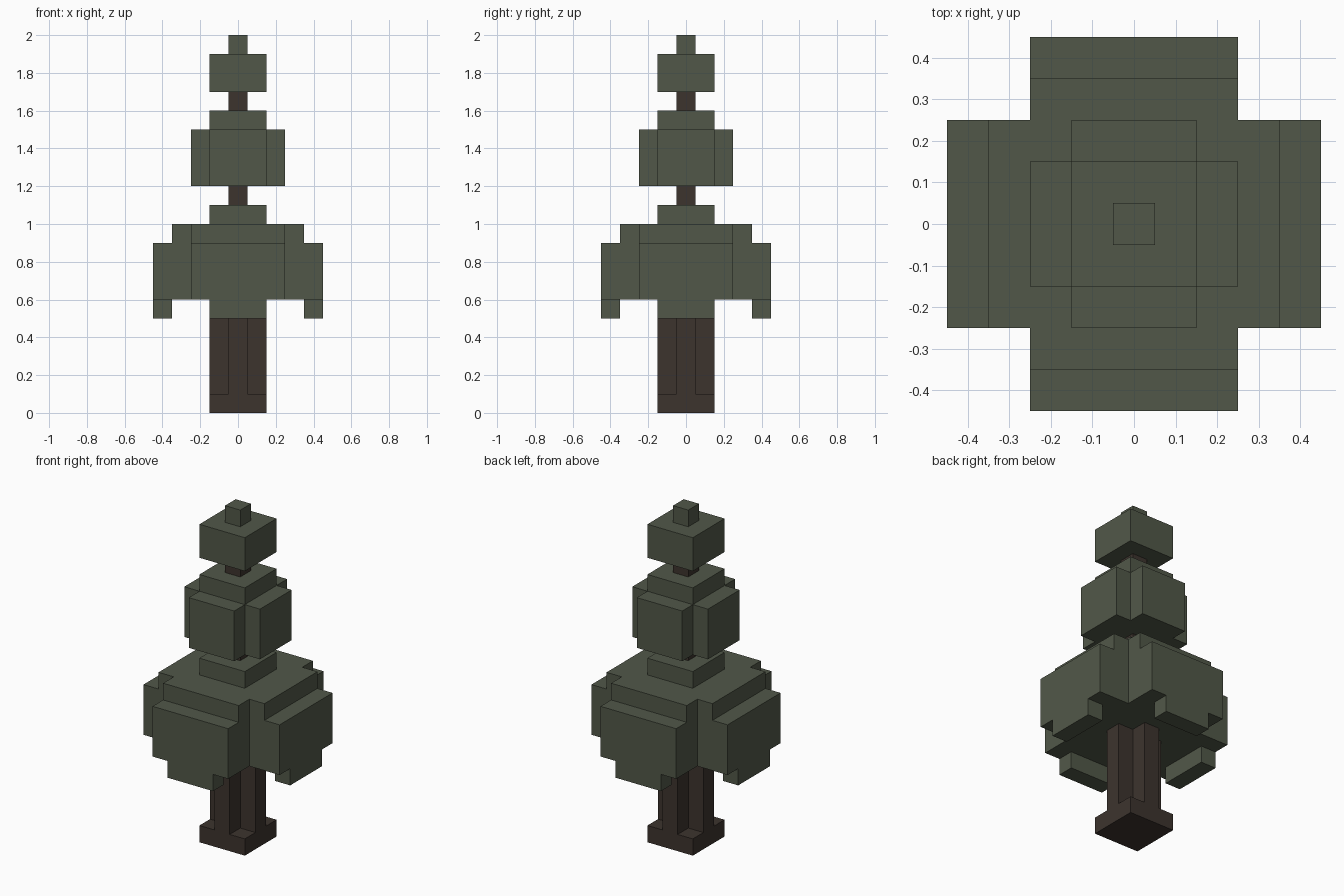
import bpy, bmesh
from mathutils import Vector

if "Cube" in bpy.data.objects:
    bpy.data.objects.remove(bpy.data.objects["Cube"])

U = 0.1  # size of one block


def material(name, colour):
    m = bpy.data.materials.new(name)
    m.diffuse_color = (*colour, 1)
    m.use_nodes = True
    m.node_tree.nodes["Principled BSDF"].inputs["Base Color"].default_value = m.diffuse_color
    return m


leaf = material("dark green", (0.083, 0.097, 0.066))
bark = material("dark brown", (0.046, 0.034, 0.027))


def cross(a, b, z0, z1):
    """Blocks of a plus-shaped layer with arms reaching a and half width b."""
    r = range(-a, a + 1)
    return {(x, y, z) for x in r for y in r for z in range(z0, z1)
            if min(abs(x), abs(y)) <= b}


# Trunk: square foot, notched shaft and two thin stems between the tiers
trunk_foot = cross(1, 1, 0, 1)
trunk_shaft = cross(1, 0, 1, 6)
stems = cross(0, 0, 11, 12) | cross(0, 0, 16, 17)

# Lower tier: wide cross, stepped top and hanging tips at the four ends
hanging_tips = {c for c in cross(4, 1, 5, 6) if max(abs(c[0]), abs(c[1])) == 4}
lower_tier = (cross(4, 2, 6, 9) | cross(3, 2, 9, 10)
              | cross(1, 1, 10, 11) | hanging_tips)
middle_tier = cross(2, 1, 12, 15) | cross(1, 1, 15, 16)
top_tier = cross(1, 1, 17, 19) | cross(0, 0, 19, 20)

parts = [
    ("trunk", trunk_foot | trunk_shaft, bark),
    ("upper_stems", stems, bark),
    ("lower_foliage", lower_tier, leaf),
    ("middle_foliage", middle_tier, leaf),
    ("top_foliage", top_tier, leaf),
]
solid = set().union(*(cells for _, cells, _ in parts))


def build(name, cells, mat):
    """Skin the exposed sides of the blocks and merge flat areas."""
    bm = bmesh.new()
    for c in sorted(cells):
        centre = Vector(c) + Vector((0, 0, 0.5))
        for axis in range(3):
            for s in (-1, 1):
                n = Vector((0, 0, 0))
                n[axis] = s
                if tuple(int(v) for v in Vector(c) + n) in solid:
                    continue
                u = Vector((0, 0, 0))
                u[(axis + 1) % 3] = 0.5
                v = n.cross(u)
                mid = centre + n * 0.5
                bm.faces.new([bm.verts.new((mid + p) * U)
                              for p in (-u - v, u - v, u + v, v - u)])
    bmesh.ops.remove_doubles(bm, verts=bm.verts, dist=0.001)
    bmesh.ops.dissolve_limit(bm, angle_limit=0.01, verts=bm.verts, edges=bm.edges)
    mesh = bpy.data.meshes.new(name)
    bm.to_mesh(mesh)
    bm.free()
    mesh.materials.append(mat)
    bpy.context.collection.objects.link(bpy.data.objects.new(name, mesh))


for part in parts:
    build(*part)
